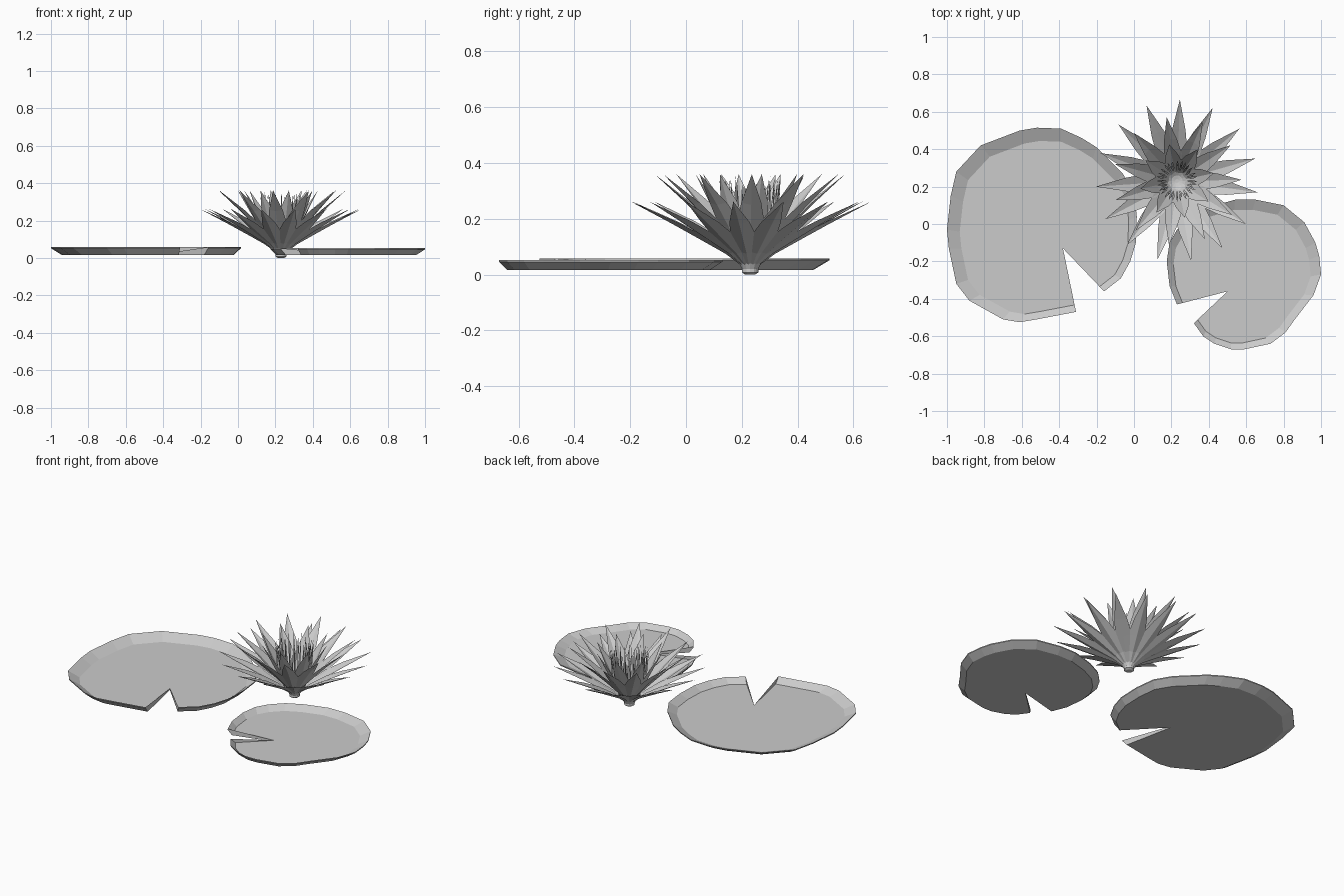
import bpy, math, random
from math import sin, cos, pi, radians

if "Cube" in bpy.data.objects:
    bpy.data.objects.remove(bpy.data.objects["Cube"])

random.seed(4)
CX, CY = 0.23, 0.23


def make_object(name, verts, faces):
    mesh = bpy.data.meshes.new(name)
    mesh.from_pydata(verts, [], faces)
    mesh.update()
    obj = bpy.data.objects.new(name, mesh)
    bpy.context.collection.objects.link(obj)
    return obj


def lily_pad(name, outline, top):
    """Thin shallow dish; the first outline point is the inner notch corner."""
    nx, ny = outline[0]
    n = len(outline)
    # rings: flat underside, rim bottom, rim top, flat upper floor (scale, z)
    rings = [(0.91, 0.017), (1.0, top - 0.006), (1.0, top), (0.89, 0.026)]
    verts = []
    for k, (s, z) in enumerate(rings):
        for i, (x, y) in enumerate(outline):
            zz = z
            if i == 0:  # notch corner stays in the flat middle
                zz = 0.017 if k < 2 else 0.026
            verts.append((nx + (x - nx) * s, ny + (y - ny) * s, zz))
    faces = [list(range(n))[::-1], list(range(3 * n, 4 * n))]
    for k in range(3):
        for i in range(n):
            j = (i + 1) % n
            a, b = k * n, (k + 1) * n
            faces.append([a + i, a + j, b + j, b + i])
    return make_object(name, verts, faces)


def petal_ring(name, count, start, path):
    """Creased pointed petals; path rows are (radius, z, half width)."""
    verts, faces = [], []
    for p in range(count):
        a = radians(start) + 2 * pi * p / count
        ca, sa = cos(a), sin(a)
        base = len(verts)

        def put(r, z, side):
            verts.append((CX + r * ca - side * sa, CY + r * sa + side * ca, z))

        for k, (r, z, w) in enumerate(path[:-1]):
            r2, z2, _ = path[k + 1]
            length = math.hypot(r2 - r, z2 - z)
            lift = 0.3 * w
            er, ez = r - (z2 - z) / length * lift, z + (r2 - r) / length * lift
            put(er, ez, -w)
            put(r, z, 0)
            put(er, ez, w)
        put(path[-1][0], path[-1][1], 0)
        rows = len(path) - 1
        for k in range(rows - 1):
            for c in (0, 1):
                q = base + 3 * k + c
                faces.append([q, q + 3, q + 4, q + 1])
        q, tip = base + 3 * (rows - 1), base + 3 * rows
        faces += [[q, tip, q + 1], [q + 1, tip, q + 2]]
    return make_object(name, verts, faces)


def stamen_ring(name, count, r0, r1, top):
    """Thin three-sided spikes."""
    verts, faces = [], []
    for i in range(count):
        a = 2 * pi * i / count + random.uniform(-0.05, 0.05)
        h = top + random.uniform(-0.03, 0.0)
        b = len(verts)
        for r, z, w in ((r0, 0.06, 0.004), ((r0 + r1) / 2 + 0.012, 0.2, 0.006)):
            for k in range(3):
                t = a + 2 * pi * k / 3
                verts.append((CX + r * cos(a) + w * cos(t), CY + r * sin(a) + w * sin(t), z))
        verts.append((CX + r1 * cos(a), CY + r1 * sin(a), h))
        for k in range(3):
            j = (k + 1) % 3
            faces += [[b + k, b + j, b + 3 + j, b + 3 + k], [b + 3 + k, b + 3 + j, b + 6]]
    return make_object(name, verts, faces)


def lathe(name, profile, sides):
    verts = [(CX + r * cos(2 * pi * i / sides), CY + r * sin(2 * pi * i / sides), z)
             for r, z in profile for i in range(sides)]
    faces = [list(range(sides))[::-1],
             list(range((len(profile) - 1) * sides, len(profile) * sides))]
    for k in range(len(profile) - 1):
        for i in range(sides):
            j = (i + 1) % sides
            faces.append([k * sides + i, k * sides + j, (k + 1) * sides + j, (k + 1) * sides + i])
    return make_object(name, verts, faces)


# Floating leaves, outlined counter-clockwise from the notch
lily_pad("large_lily_pad", [
    (-0.38, -0.13), (-0.16, -0.36), (-0.07, -0.29), (-0.02, -0.20), (0.01, -0.10),
    (0.015, 0.04), (0.0, 0.17), (-0.06, 0.27), (-0.20, 0.41), (-0.28, 0.46),
    (-0.39, 0.51), (-0.52, 0.515), (-0.61, 0.50), (-0.82, 0.42), (-0.95, 0.28),
    (-0.98, 0.15), (-1.0, -0.03), (-0.99, -0.13), (-0.95, -0.32), (-0.88, -0.41),
    (-0.70, -0.51), (-0.61, -0.525), (-0.52, -0.51), (-0.31, -0.47)], 0.058)
lily_pad("small_lily_pad", [
    (0.50, -0.36), (0.32, -0.53), (0.37, -0.60), (0.43, -0.64), (0.52, -0.67),
    (0.59, -0.67), (0.73, -0.64), (0.81, -0.58), (0.86, -0.51), (0.96, -0.38),
    (1.0, -0.27), (0.99, -0.17), (0.97, -0.10), (0.91, 0.01), (0.80, 0.10),
    (0.65, 0.13), (0.54, 0.13), (0.40, 0.09), (0.30, 0.04), (0.23, -0.03),
    (0.19, -0.10), (0.175, -0.20), (0.19, -0.33), (0.23, -0.43)], 0.052)

# Flower: three layers of petals
petal_ring("outer_petals", 15, 16, [
    (0.015, 0.02, 0.008), (0.09, 0.075, 0.032), (0.18, 0.125, 0.048),
    (0.28, 0.18, 0.036), (0.435, 0.262, 0)])
petal_ring("middle_petals", 11, 1, [
    (0.015, 0.025, 0.008), (0.07, 0.09, 0.032), (0.145, 0.17, 0.050),
    (0.225, 0.25, 0.036), (0.345, 0.36, 0)])
petal_ring("inner_petals", 8, 12, [
    (0.015, 0.03, 0.008), (0.065, 0.10, 0.034), (0.11, 0.18, 0.046),
    (0.15, 0.26, 0.034), (0.20, 0.36, 0)])

# Flower centre and base
stamen_ring("outer_stamens", 28, 0.055, 0.11, 0.36)
stamen_ring("inner_stamens", 20, 0.05, 0.09, 0.345)
lathe("flower_base", [(0.018, 0.0), (0.03, 0.008), (0.03, 0.02), (0.045, 0.05),
                      (0.06, 0.085), (0.03, 0.065), (0.01, 0.06)], 14)
